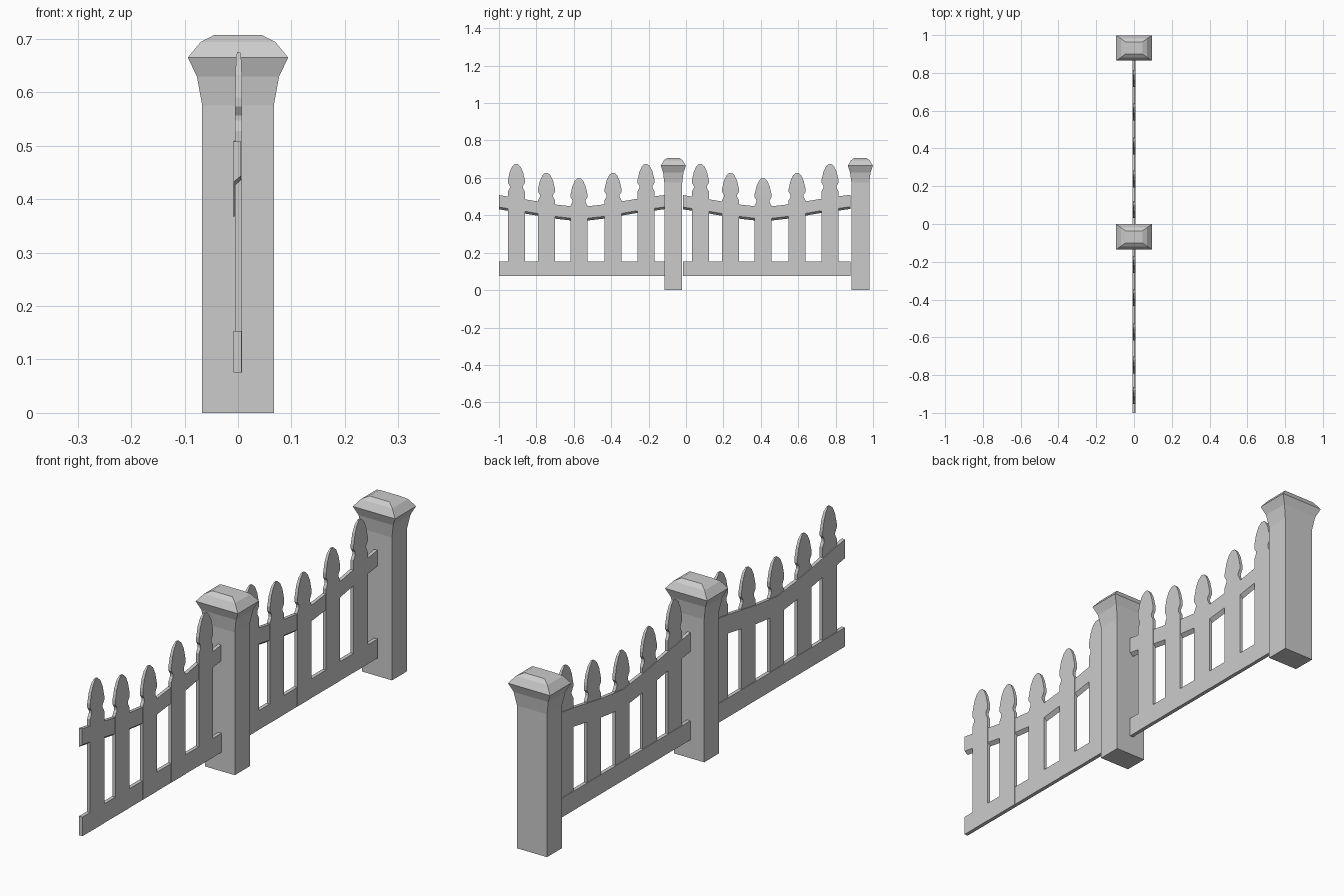
import bpy, bmesh

if "Cube" in bpy.data.objects:
    bpy.data.objects.remove(bpy.data.objects["Cube"])


def finish(bm, name):
    bmesh.ops.recalc_face_normals(bm, faces=bm.faces[:])
    me = bpy.data.meshes.new(name)
    bm.to_mesh(me)
    bm.free()
    ob = bpy.data.objects.new(name, me)
    bpy.context.collection.objects.link(ob)
    return ob


def loft(name, rings):
    """Skin a list of equal-length vertex rings and cap both ends."""
    bm = bmesh.new()
    vs = [[bm.verts.new(p) for p in ring] for ring in rings]
    n = len(rings[0])
    for a, b in zip(vs, vs[1:]):
        for i in range(n):
            j = (i + 1) % n
            bm.faces.new((a[i], a[j], b[j], b[i]))
    bm.faces.new(vs[0])
    bm.faces.new(vs[-1])
    return finish(bm, name)


def rect(hx, hy, z, cx=0.0, cy=0.0):
    return [(cx - hx, cy - hy, z), (cx + hx, cy - hy, z),
            (cx + hx, cy + hy, z), (cx - hx, cy + hy, z)]


# Posts: square shaft flaring into a faceted cap
POST = [(0.067, 0), (0.067, 0.575), (0.077, 0.63), (0.094, 0.665),
        (0.07, 0.694), (0.045, 0.707)]
for k, cy in enumerate((-0.068, 0.932)):
    loft(f"post_{k + 1}", [rect(h, h * 0.713, z, 0, cy) for h, z in POST])

# Picket: (half width, half thickness, height measured from the tip)
HEAD = [(0.045, 0.0065, -0.165), (0.045, 0.0065, -0.147),
        (0.035, 0.0065, -0.128), (0.035, 0.0065, -0.118),
        (0.045, 0.0065, -0.102), (0.045, 0.0065, -0.085),
        (0.035, 0.006, -0.042), (0.022, 0.005, -0.014), (0.007, 0.003, 0)]
PICKETS = [(0.093, 0.675), (0.254, 0.627), (0.428, 0.598),
           (0.61, 0.627), (0.786, 0.675)]
# Top edge of the sagging upper rail
SAG = [(0, 0.508), (0.13, 0.487), (0.3, 0.458), (0.43, 0.443),
       (0.56, 0.458), (0.73, 0.487), (0.895, 0.51)]

for k, y0 in enumerate((-1.0, -0.016)):
    # Pickets
    for i, (y, top) in enumerate(PICKETS):
        rings = [rect(0.0065, 0.045, 0.076, 0.0012, y0 + y)]
        rings += [rect(t, w, top + z, 0.0012, y0 + y) for w, t, z in HEAD]
        loft(f"picket_{k + 1}_{i + 1}", rings)
    # Upper rail with a slanted underside
    loft(f"upper_rail_{k + 1}",
         [[(-0.008, y0 + y, z - 0.076), (0.006, y0 + y, z - 0.064),
           (0.006, y0 + y, z), (-0.008, y0 + y, z)] for y, z in SAG])
    # Lower rail
    loft(f"lower_rail_{k + 1}",
         [[(-0.008, y0 + y, 0.076), (0.007, y0 + y, 0.076),
           (0.007, y0 + y, 0.153), (-0.008, y0 + y, 0.153)] for y in (0, 0.895)])
